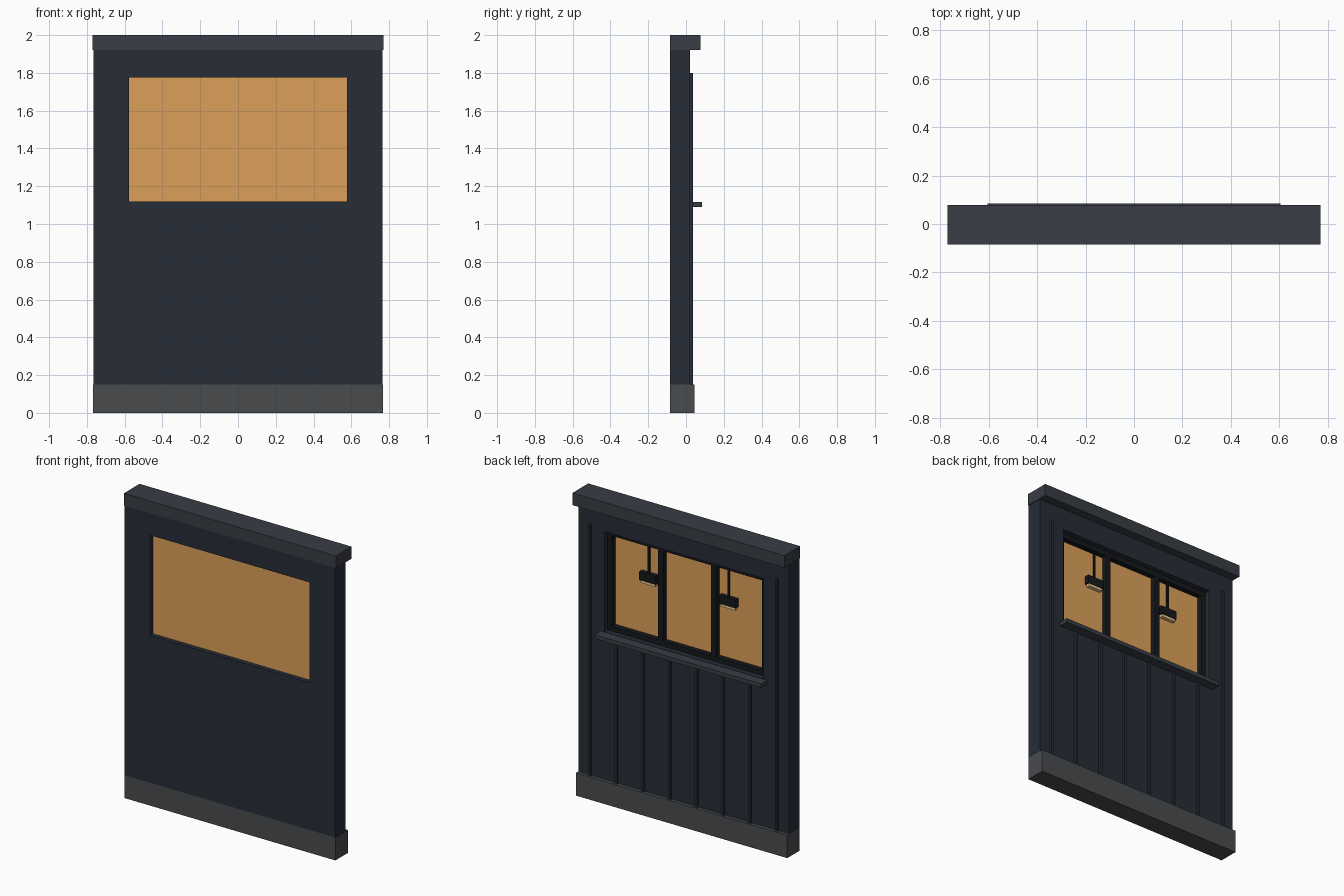
import bpy

if "Cube" in bpy.data.objects:
    bpy.data.objects.remove(bpy.data.objects["Cube"])


def material(name, rgb):
    m = bpy.data.materials.new(name)
    m.diffuse_color = (*rgb, 1)
    m.use_nodes = True
    m.node_tree.nodes["Principled BSDF"].inputs["Base Color"].default_value = m.diffuse_color
    return m


NAVY = material("navy_paint", (0.02, 0.026, 0.038))
SLATE = material("slate_trim", (0.04, 0.046, 0.058))
STONE = material("grey_plinth", (0.065, 0.07, 0.076))
BLACK = material("black_metal", (0.008, 0.009, 0.011))
AMBER = material("amber_panel", (0.72, 0.35, 0.10))
GLOW = material("warm_lamp", (0.85, 0.6, 0.28))


def make(name, verts, faces, mat):
    me = bpy.data.meshes.new(name)
    me.from_pydata(verts, [], faces)
    me.materials.append(mat)
    ob = bpy.data.objects.new(name, me)
    bpy.context.collection.objects.link(ob)
    return ob


def box(name, x, y, z, mat):
    """Box from (min, max) ranges."""
    v = [(a, b, c) for a in x for b in y for c in z]
    f = [(0, 1, 3, 2), (4, 6, 7, 5), (0, 4, 5, 1), (2, 3, 7, 6), (0, 2, 6, 4), (1, 5, 7, 3)]
    return make(name, v, f, mat)


def ring(name, outer, inner, y, mat):
    """Rectangular slab with a rectangular hole; rectangles are (x0, x1, z0, z1)."""
    v = []
    for yy in y:
        for x0, x1, z0, z1 in (outer, inner):
            v += [(x0, yy, z0), (x1, yy, z0), (x1, yy, z1), (x0, yy, z1)]
    f = []
    for i in range(4):
        j = (i + 1) % 4
        f += [(i, j, 4 + j, 4 + i),               # front
              (8 + j, 8 + i, 12 + i, 12 + j),     # back
              (j, i, 8 + i, 8 + j),               # outer sides
              (4 + i, 4 + j, 12 + j, 12 + i)]     # reveal
    return make(name, v, f, mat)


HOLE = (-0.578, 0.578, 1.118, 1.776)

# Wall, plinth and cap
ring("wall", (-0.765, 0.765, 0.15, 1.92), HOLE, (-0.085, 0.022), NAVY)
box("plinth", (-0.767, 0.767), (-0.085, 0.045), (0, 0.15), STONE)
box("cap", (-0.77, 0.77), (-0.085, 0.078), (1.92, 2.0), SLATE)

# Window: backing panel, frame, mullions, sill
box("amber_backing", HOLE[:2], (-0.055, -0.047), HOLE[2:], AMBER)
ring("window_frame", HOLE, (-0.545, 0.545, 1.15, 1.743), (-0.047, -0.012), BLACK)
for s in (-1, 1):
    box("mullion", (s * 0.193 - 0.018, s * 0.193 + 0.018), (-0.047, -0.012), (1.15, 1.743), BLACK)
box("sill", (-0.605, 0.605), (0.022, 0.085), (1.09, 1.116), SLATE)

# Vertical battens; the outer pair runs up beside the window
for i in range(8):
    x = (i - 3.5) * 0.194
    top = 1.8 if i in (0, 7) else 1.09
    box("batten", (x - 0.008, x + 0.008), (0.022, 0.037), (0.15, top), NAVY)

# Hanging lamps inside the window
for s in (-1, 1):
    x = s * 0.29
    box("lamp_rod", (x - 0.006, x + 0.006), (-0.036, -0.024), (1.55, 1.743), BLACK)
    box("lamp_shade", (x - 0.06, x + 0.06), (-0.046, -0.014), (1.505, 1.56), BLACK)
    box("lamp_glow", (x - 0.052, x + 0.052), (-0.042, -0.018), (1.488, 1.505), GLOW)
